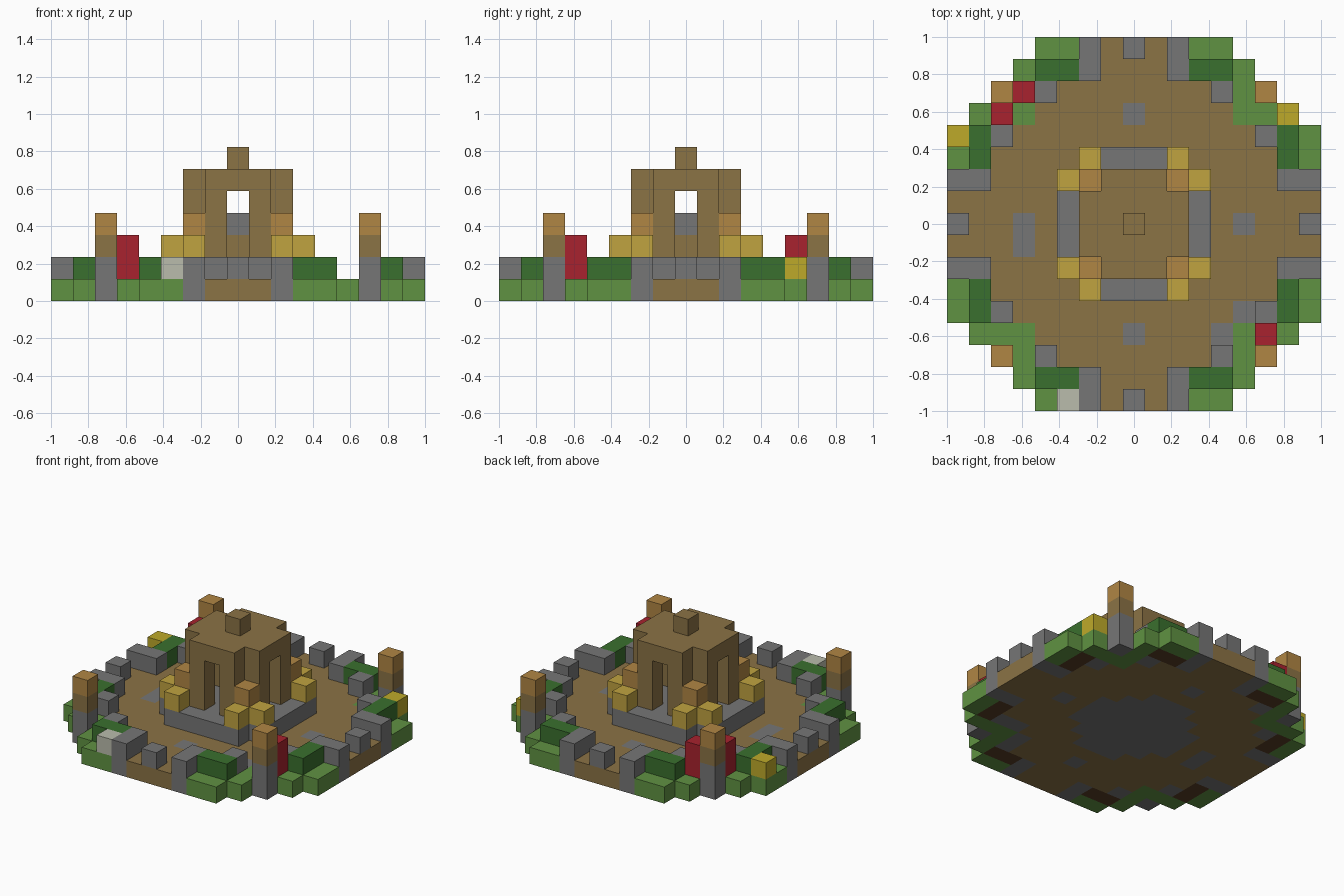
import bpy
import bmesh
from mathutils import Vector

if "Cube" in bpy.data.objects:
    bpy.data.objects.remove(bpy.data.objects["Cube"], do_unlink=True)

U = 2 / 17  # block size


def linear(c):
    c /= 255
    return c / 12.92 if c <= 0.04 else ((c + 0.055) / 1.055) ** 2.4


def material(name, *rgb):
    m = bpy.data.materials.new(name)
    m.use_nodes = True
    col = [linear(c) for c in rgb] + [1]
    m.diffuse_color = col
    m.node_tree.nodes["Principled BSDF"].inputs["Base Color"].default_value = col
    return m


earth = material("earth brown", 139, 115, 69)
grass = material("grass green", 96, 146, 66)
leaf = material("leaf green", 58, 112, 46)
stone = material("stone grey", 118, 118, 118)
clay = material("clay orange", 176, 134, 68)
gold = material("gold", 192, 163, 64)
yellow = material("flower yellow", 190, 170, 42)
pale = material("pale grey", 186, 188, 172)
red = material("red", 168, 34, 46)
dirt = material("dark dirt", 88, 60, 38)

SIDES = [Vector(d) for d in ((1, 0, 0), (-1, 0, 0), (0, 1, 0),
                             (0, -1, 0), (0, 0, 1), (0, 0, -1))]


def blocks(name, cells):
    """Closed shell around a dict of {(x, y, layer): material}."""
    bm = bmesh.new()
    mats = list(dict.fromkeys(cells.values()))
    for cell, mat in cells.items():
        centre = Vector(cell) + Vector((0, 0, 0.5))
        for n in SIDES:
            if tuple(int(v) for v in Vector(cell) + n) in cells:
                continue
            s = Vector((n.y, n.z, n.x)) / 2
            t = n.cross(s)
            mid = centre + n / 2
            corners = (mid - s - t, mid + s - t, mid + s + t, mid - s + t)
            f = bm.faces.new([bm.verts.new(p * U) for p in corners])
            f.material_index = mats.index(mat)
    bmesh.ops.remove_doubles(bm, verts=bm.verts, dist=U / 100)
    mesh = bpy.data.meshes.new(name)
    bm.to_mesh(mesh)
    bm.free()
    for m in mats:
        mesh.materials.append(m)
    ob = bpy.data.objects.new(name, mesh)
    bpy.context.collection.objects.link(ob)


def ring(*pairs):
    """All mirrored and swapped copies of the given columns."""
    return {(sx * p, sy * q) for a, b in pairs for p, q in ((a, b), (b, a))
            for sx in (1, -1) for sy in (1, -1)}


def stack(columns, layers, mat):
    return {(x, y, z): mat for x, y in columns for z in layers}


# Round ground slab, coloured by distance from the middle
HALF_WIDTH = {8: 4, 7: 5, 6: 6, 5: 7}
PAVING = ring((5, 0)) | {(-5, -1), (5, -4), (4, -5)}


def ground_material(x, y):
    b, a = sorted((abs(x), abs(y)))
    if (x, y) in PAVING or (a <= 3 and a + b <= 4):
        return stone
    if (a >= 7 and b == 2) or (a == 6 and b in (4, 6)):
        return stone
    if a == 7 and b in (3, 4):
        return dirt
    if (a == 8 and b >= 3) or (a >= 5 and b == 5):
        return grass
    return earth


ground = {}
for y in range(-8, 9):
    w = HALF_WIDTH.get(abs(y), 8)
    for x in range(-w, w + 1):
        ground[x, y, 0] = ground_material(x, y)
blocks("ground", ground)

# Outer ring: walls, hedges, corner towers
blocks("gate_walls", stack(ring((7, 2), (8, 2)), [1], stone))
blocks("gate_stones", stack(ring((8, 0)), [1], stone))
blocks("inner_stones", stack(ring((6, 4)), [1], stone))
blocks("hedges", stack(ring((7, 3), (7, 4)), [1], leaf))
tower = ring((6, 6))
blocks("corner_towers", stack(tower, [1], stone) | stack(tower, [2], earth)
       | stack(tower, [3], clay))

# Loose coloured blocks
blocks("red_blocks", stack([(-5, 6), (-6, 5), (6, -5)], [1, 2], red))
blocks("yellow_flowers", stack([(-8, 4), (7, 5)], [1], yellow))
blocks("pale_rock", stack([(-3, -8)], [1], pale))

# Central shrine: plinth, buttresses, walls with four doorways, roof
span = range(-3, 4)
plinth = {(x, y) for x in span for y in span if abs(x) + abs(y) < 6}
blocks("plinth", stack(plinth, [1], stone))
blocks("gold_blocks", stack(ring((3, 2)), [2], gold))
blocks("buttresses", stack(ring((2, 2)), [2], earth)
       | stack(ring((2, 2)), [3], clay))
roof = {(x, y) for x, y in plinth
        if max(abs(x), abs(y)) <= 2 and abs(x) + abs(y) < 4}
blocks("shrine", stack(ring((2, 1)), [2, 3, 4], earth)
       | stack(roof, [5], earth) | stack([(0, 0)], [6], earth))
blocks("altar", {(0, 0, 2): earth, (0, 0, 3): stone})
